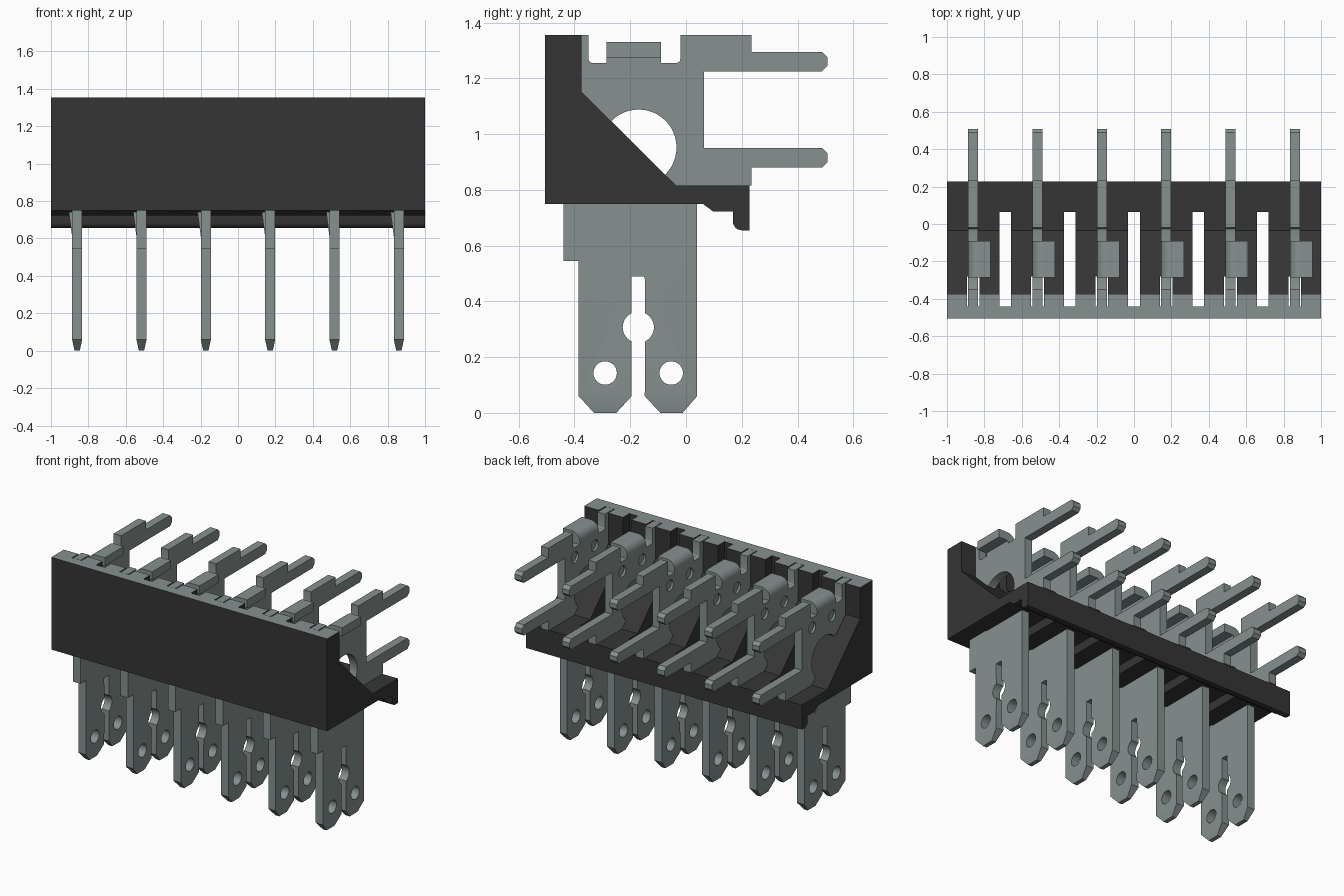
import bpy, bmesh, math
from mathutils import Matrix

if "Cube" in bpy.data.objects:
    bpy.data.objects.remove(bpy.data.objects["Cube"], do_unlink=True)


def material(name, rgb):
    m = bpy.data.materials.new(name)
    m.use_nodes = True
    m.diffuse_color = (*rgb, 1)
    m.node_tree.nodes["Principled BSDF"].inputs["Base Color"].default_value = (*rgb, 1)
    return m


METAL = material("grey metal", (0.24, 0.285, 0.28))
PLASTIC = material("black plastic", (0.036, 0.036, 0.036))

SIDE = Matrix(((0, 0, 1, 0), (1, 0, 0, 0), (0, 1, 0, 0), (0, 0, 0, 1)))   # (y, z) along x
FRONT = Matrix(((1, 0, 0, 0), (0, 0, -1, 0), (0, 1, 0, 0), (0, 0, 0, 1)))  # (x, z) along y


def arc(cx, cy, r, a0, a1, n):
    """Points on an arc, angles in degrees."""
    steps = [math.radians(a0 + (a1 - a0) * i / n) for i in range(n + 1)]
    return [(cx + r * math.cos(a), cy + r * math.sin(a)) for a in steps]


def circle(cx, cy, r, n=32):
    return arc(cx, cy, r, 0, 360, n)[:-1]


def add_object(name, mesh):
    obj = bpy.data.objects.new(name, mesh)
    bpy.context.collection.objects.link(obj)
    return obj


def extrude(name, loops, half, frame, mats):
    """Filled outline with holes, extruded both ways; returns a mesh object."""
    curve = bpy.data.curves.new(name + "_outline", 'CURVE')
    curve.dimensions = '2D'
    curve.fill_mode = 'BOTH'
    curve.extrude = half
    for pts in loops:
        s = curve.splines.new('POLY')
        s.points.add(len(pts) - 1)
        for p, (u, v) in zip(s.points, pts):
            p.co = (u, v, 0, 1)
        s.use_cyclic_u = True
    tmp = add_object(name + "_outline", curve)
    mesh = bpy.data.meshes.new_from_object(tmp.evaluated_get(bpy.context.evaluated_depsgraph_get()))
    bpy.data.objects.remove(tmp, do_unlink=True)
    bm = bmesh.new()
    bm.from_mesh(mesh)
    bmesh.ops.transform(bm, matrix=frame, verts=bm.verts)
    bmesh.ops.remove_doubles(bm, verts=bm.verts, dist=1e-5)
    bmesh.ops.recalc_face_normals(bm, faces=bm.faces)
    bm.to_mesh(mesh)
    bm.free()
    mesh.name = name
    mesh.materials.clear()
    for m in mats:
        mesh.materials.append(m)
    return add_object(name, mesh)


def cut(obj, bm):
    """Subtract the solids in bm from obj, then drop the cutter."""
    mesh = bpy.data.meshes.new("cutter")
    bm.to_mesh(mesh)
    bm.free()
    cutter = add_object("cutter", mesh)
    cutter.hide_render = True
    mod = obj.modifiers.new("cut", 'BOOLEAN')
    mod.operation, mod.solver, mod.object = 'DIFFERENCE', 'EXACT', cutter
    dg = bpy.context.evaluated_depsgraph_get()
    result = bpy.data.meshes.new_from_object(obj.evaluated_get(dg))
    obj.modifiers.clear()
    obj.data = result
    bpy.data.objects.remove(cutter, do_unlink=True)


def add_box(bm, x, half, y0, y1, z0, z1):
    m = Matrix.Translation((x, (y0 + y1) / 2, (z0 + z1) / 2)) @ Matrix.Diagonal(
        (2 * half, y1 - y0, z1 - z0, 1))
    bmesh.ops.create_cube(bm, size=1, matrix=m)


PITCH, COUNT, HALF = 0.344, 6, 0.027
positions = [(i - (COUNT - 1) / 2) * PITCH for i in range(COUNT)]

# Housing: wall, sloped ribs, base ledge and hooked lip in one profile
profile = [(-0.505, 1.355), (-0.505, 0.75), (0.06, 0.75), (0.098, 0.722), (0.168, 0.722)]
profile += arc(0.2, 0.687, 0.032, 180, 270, 6)
profile += [(0.228, 0.655), (0.228, 0.815), (-0.035, 0.815), (-0.375, 1.152), (-0.375, 1.355)]
housing = extrude("housing", [profile], 1.0, SIDE, [PLASTIC, METAL])

# Slots between terminals and clearance beside each terminal
bm = bmesh.new()
for x in positions:
    add_box(bm, x, 0.034, -0.441, -0.28, 0.6, 1.5)
for x in positions[:-1]:
    add_box(bm, x + PITCH / 2, 0.031, -0.441, 0.065, 0.6, 1.5)
cut(housing, bm)

# Pale top edge
for f in housing.data.polygons:
    f.material_index = 1 if f.normal.z > 0.9 and f.center.z > 1.34 else 0

# Terminal blade outline: two prongs, keyhole slot, rear pins, top notches
key_y, key_z, key_r, key_a = -0.171, 0.307, 0.056, 25
outline = [(-0.44, 1.355), (-0.44, 0.545), (-0.385, 0.545), (-0.385, 0.06), (-0.33, 0.002),
           (-0.25, 0.002), (-0.195, 0.06)]
outline += arc(key_y, key_z, key_r, 270 - key_a, 90 + key_a, 14)
outline += [(-0.195, 0.49), (-0.148, 0.49)]
outline += arc(key_y, key_z, key_r, 90 - key_a, -90 + key_a, 14)
outline += [(-0.148, 0.06), (-0.092, 0.002), (-0.012, 0.002), (0.04, 0.06), (0.04, 0.815),
            (0.235, 0.815), (0.235, 0.88), (0.488, 0.88), (0.508, 0.9), (0.508, 0.93),
            (0.488, 0.95), (0.065, 0.95), (0.065, 1.225), (0.488, 1.225), (0.508, 1.245),
            (0.508, 1.275), (0.488, 1.295), (0.235, 1.295), (0.235, 1.355), (-0.02, 1.355)]
outline += arc(-0.035, 1.27, 0.015, 0, -90, 3)
outline += [(-0.09, 1.255), (-0.09, 1.275), (-0.285, 1.275), (-0.285, 1.255)]
outline += arc(-0.335, 1.27, 0.015, 270, 180, 3)
outline += [(-0.35, 1.355)]
holes = [circle(-0.29, 0.143, 0.042), circle(-0.053, 0.143, 0.042), circle(-0.17, 0.952, 0.136, 48)]
blade = extrude("terminal_1", [outline] + holes, HALF, SIDE, [METAL])

# Shallow round dimples on one face of the blade
bm = bmesh.new()
for y in (-0.245, -0.04):
    m = Matrix.Translation((-HALF, y, 1.19)) @ Matrix.Rotation(math.pi / 2, 4, 'Y')
    bmesh.ops.create_cone(bm, cap_ends=True, segments=24, radius1=0.036, radius2=0.036,
                          depth=0.03, matrix=m)
cut(blade, bm)

# Taper the prong tips
bm = bmesh.new()
bm.from_mesh(blade.data)
bmesh.ops.bisect_plane(bm, geom=bm.verts[:] + bm.edges[:] + bm.faces[:], dist=1e-5,
                       plane_co=(0, 0, 0.06), plane_no=(0, 0, 1))
for v in bm.verts:
    if v.co.z < 0.06:
        v.co.x *= 0.5 + 0.5 * v.co.z / 0.06
    if v.co.z < 0.01:
        v.co.z = 0
bm.to_mesh(blade.data)
bm.free()

# Bent-over tab on the blade top
tab_profile = [(HALF, 1.24), (HALF, 1.275), (0.094, 1.275), (0.094, 1.33), (0.03, 1.33)]
tab_profile += arc(0.028, 1.275, 0.055, 90, 180, 8)
tab_profile += [(-HALF, 1.24)]
tab = extrude("bent_tab_1", [tab_profile], 0.0975, FRONT, [METAL])

# Sprung wedge that locks the blade under the housing
latch = extrude("latch_1", [[(-0.02, 0.61), (-HALF, 0.61), (-0.045, 0.742), (-0.02, 0.742)]],
                0.1, FRONT, [METAL])
for v in latch.data.vertices:
    if v.co.z > 0.7:
        v.co.y *= 0.88

# Repeat the terminal along the housing
parts = [(blade, 0), (tab, -0.1875), (latch, -0.17)]
for part, y in parts:
    for i, x in enumerate(positions):
        obj = part if i == 0 else add_object(part.name.replace("_1", f"_{i + 1}"), part.data)
        obj.location = (x, y, 0)

bpy.ops.object.select_all(action='DESELECT')
for obj in [housing] + [p for p, _ in parts]:
    obj.select_set(True)
    bpy.context.view_layer.objects.active = obj
bpy.ops.object.shade_smooth_by_angle(angle=math.radians(30))
